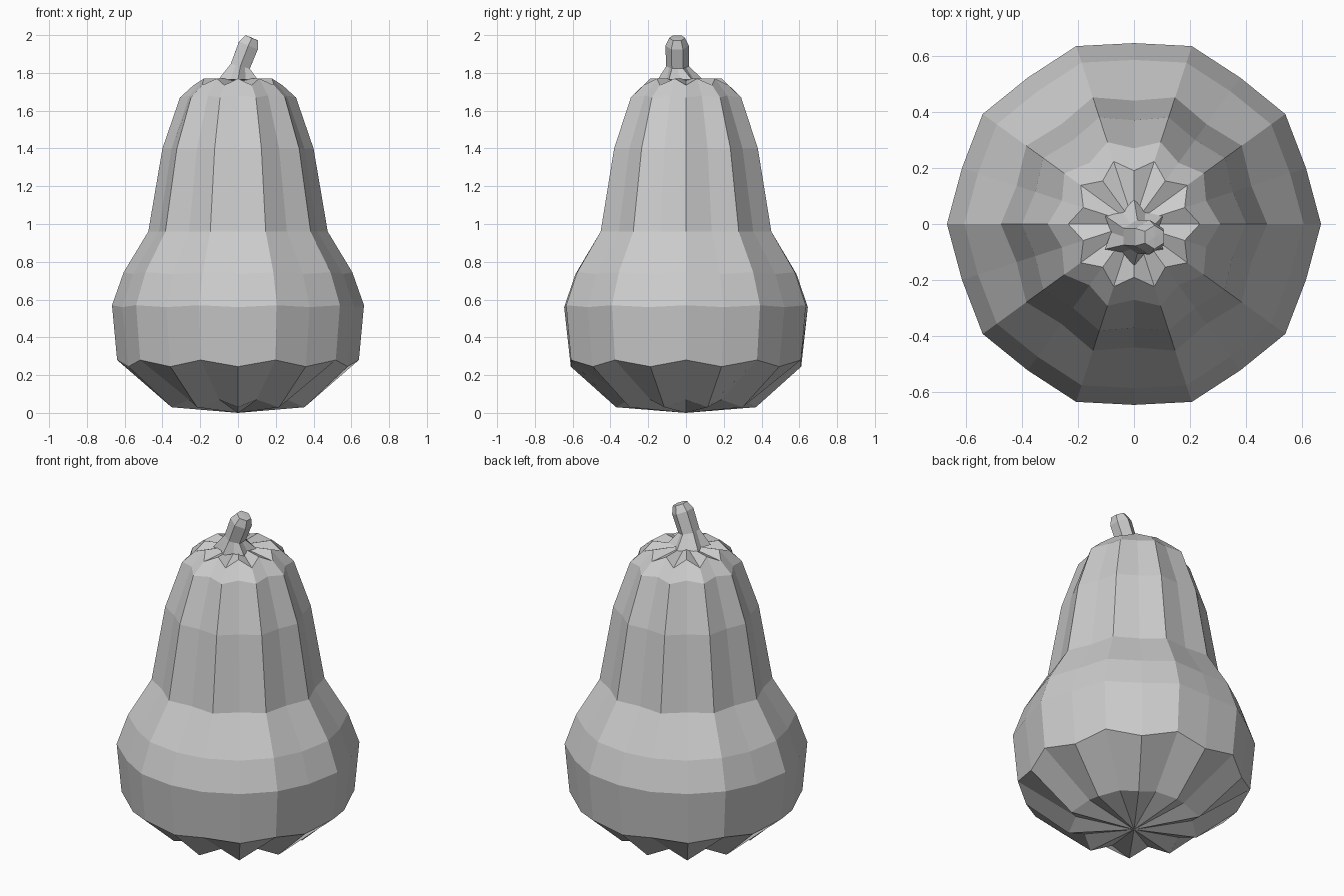
import bpy
import bmesh
from math import cos, sin, pi
from mathutils import Vector, Matrix

cube = bpy.data.objects.get("Cube")
if cube:
    bpy.data.objects.remove(cube)

grey = bpy.data.materials.new("plain grey")
grey.use_nodes = True
colour = (0.6, 0.6, 0.6, 1)
grey.diffuse_color = colour
grey.node_tree.nodes["Principled BSDF"].inputs["Base Color"].default_value = colour


def loft(name, rings, bottom, top):
    """Skin rings of points with flat faces and close both ends with fans."""
    bm = bmesh.new()
    loops = [[bm.verts.new(p) for p in ring] for ring in rings]
    count = len(loops[0])
    ends = bm.verts.new(bottom), bm.verts.new(top)
    for i in range(count):
        j = (i + 1) % count
        for low, high in zip(loops, loops[1:]):
            bm.faces.new((low[i], low[j], high[j], high[i]))
        bm.faces.new((ends[0], loops[0][j], loops[0][i]))
        bm.faces.new((ends[1], loops[-1][i], loops[-1][j]))
    bmesh.ops.recalc_face_normals(bm, faces=bm.faces)
    mesh = bpy.data.meshes.new(name)
    bm.to_mesh(mesh)
    bm.free()
    mesh.materials.append(grey)
    obj = bpy.data.objects.new(name, mesh)
    bpy.context.collection.objects.link(obj)
    return obj


# Gourd body: ten ribs, each row is rib radius, rib z, groove radius, groove z
profile = [
    (0.32, 0.07, 0.37, 0.03),
    (0.64, 0.28, 0.61, 0.245),
    (0.667, 0.57, 0.645, 0.56),
    (0.605, 0.745, 0.585, 0.735),
    (0.475, 0.96, 0.44, 0.96),
    (0.40, 1.40, 0.37, 1.40),
    (0.307, 1.67, 0.27, 1.68),
    (0.235, 1.735, 0.19, 1.77),
]


def ribbed_ring(rib_r, rib_z, groove_r, groove_z):
    points = []
    for k in range(20):
        r, z = (groove_r, groove_z) if k % 2 else (rib_r, rib_z)
        points.append((r * cos(k * pi / 10), r * sin(k * pi / 10), z))
    return points


loft("gourd_body", [ribbed_ring(*row) for row in profile], (0, 0, 0), (0, 0, 1.77))

# Stem: six-sided, flared at the foot, leaning to the side
# Each row is centre, radius, flute depth, lean angle
stem_rows = [
    ((0, -0.03, 1.765), 0.12, 0.68, 0.0),
    ((0.012, -0.045, 1.835), 0.06, 0.86, 0.25),
    ((0.055, -0.047, 1.945), 0.062, 0.87, 0.4),
    ((0.073, -0.047, 1.985), 0.042, 0.87, 0.4),
]


def stem_ring(centre, radius, flute, lean):
    turn = Matrix.Rotation(lean, 3, 'Y')
    points = []
    for k in range(12):
        r = radius * (flute if k % 2 else 1)
        a = k * pi / 6 + pi / 6
        points.append(Vector(centre) + turn @ Vector((r * cos(a), r * sin(a), 0)))
    return points


loft("stem", [stem_ring(*row) for row in stem_rows], (0, -0.03, 1.75), (0.073, -0.047, 1.987))
